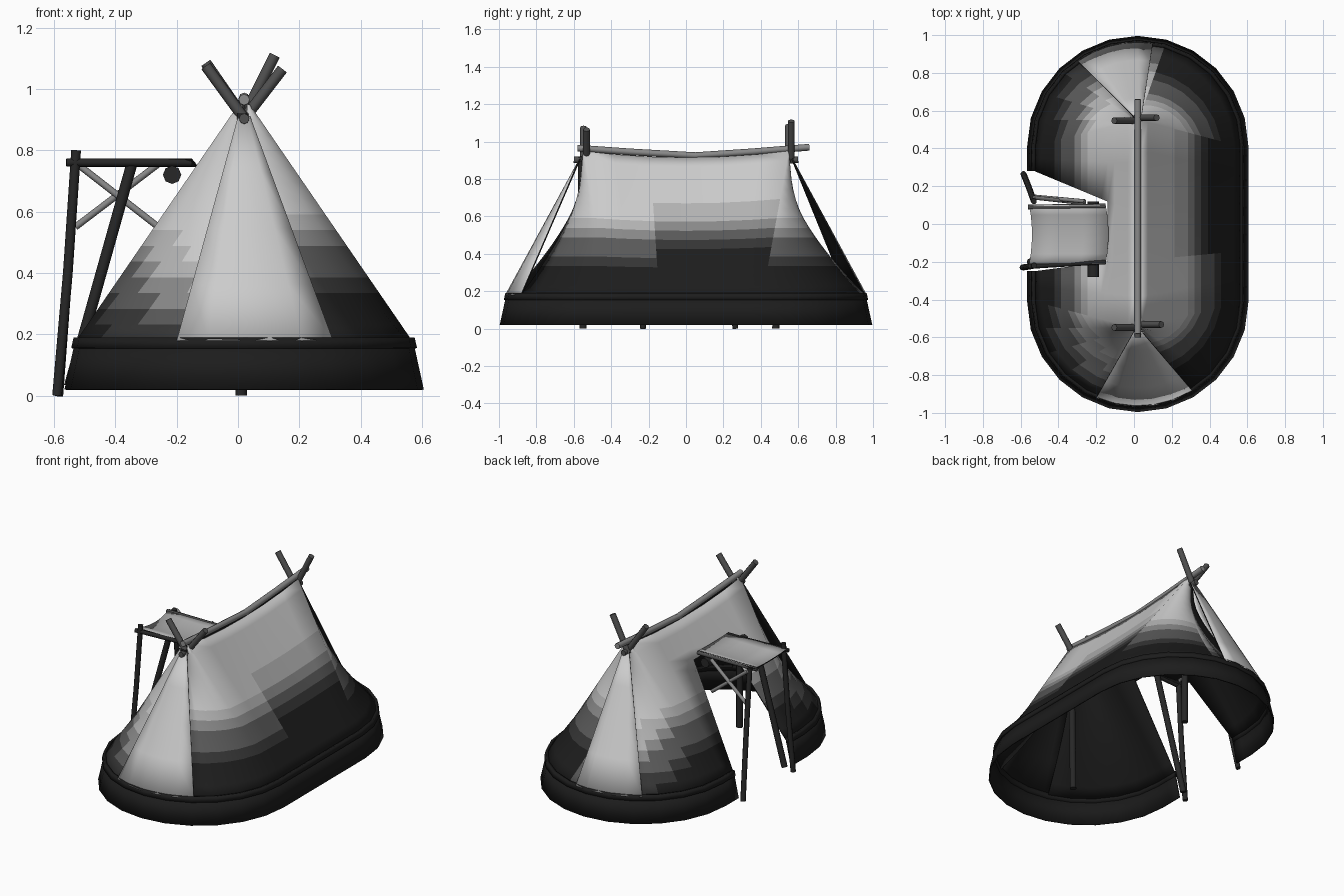
import bpy, bmesh
from math import sin, cos, pi, radians

if "Cube" in bpy.data.objects:
    bpy.data.objects.remove(bpy.data.objects["Cube"])

CX, YC = 0.02, 0.41          # tent axis and centre of the rounded ends


def grey(name, v):
    m = bpy.data.materials.new(name)
    m.diffuse_color = (v, v, v, 1)
    m.use_nodes = True
    m.node_tree.nodes["Principled BSDF"].inputs["Base Color"].default_value = m.diffuse_color
    return m


# weathered cloth shades, dark hem to pale top; wood shades
SHADES = [grey(f"cloth_shade_{i}", v) for i, v in enumerate((0.012, 0.035, 0.1, 0.25, 0.45, 0.65))]
HEM, LINING = grey("dark_hem", 0.012), grey("dark_lining", 0.01)
DARK, WOOD, PALE = grey("dark_wood", 0.02), grey("wood", 0.08), grey("pale_wood", 0.25)


def strip(name, columns, mats, skip=lambda c, r: False, shade=lambda c, r: 0,
          closed=False, thickness=0.008):
    """Join neighbouring columns of points into a cloth sheet with a lining."""
    bm = bmesh.new()
    vs = [[bm.verts.new(p) for p in col] for col in columns]
    n = len(vs)
    for c in range(n if closed else n - 1):
        a, b = vs[c], vs[(c + 1) % n]
        for r in range(len(a) - 1):
            if not skip(c, r):
                f = bm.faces.new((a[r], a[r + 1], b[r + 1], b[r]))
                f.material_index = shade(c, r)
    bmesh.ops.delete(bm, geom=[v for v in bm.verts if not v.link_faces], context='VERTS')
    me = bpy.data.meshes.new(name)
    bm.to_mesh(me)
    bm.free()
    for m in mats:
        me.materials.append(m)
    ob = bpy.data.objects.new(name, me)
    bpy.context.collection.objects.link(ob)
    bpy.ops.object.select_all(action='DESELECT')
    ob.select_set(True)
    bpy.context.view_layer.objects.active = ob
    bpy.ops.object.shade_smooth_by_angle(angle=radians(60))
    m = ob.modifiers.new("thickness", 'SOLIDIFY')
    m.thickness, m.offset = thickness, -1
    m.material_offset = m.material_offset_rim = len(mats)   # inner side takes the last slot
    return ob


def rod(name, points, radius, mat):
    cu = bpy.data.curves.new(name, 'CURVE')
    cu.dimensions = '3D'
    cu.bevel_depth, cu.bevel_resolution, cu.use_fill_caps = radius, 2, True
    sp = cu.splines.new('POLY')
    sp.points.add(len(points) - 1)
    for q, p in zip(sp.points, points):
        q.co = (*p, 1)
    cu.materials.append(mat)
    ob = bpy.data.objects.new(name, cu)
    bpy.context.collection.objects.link(ob)
    return ob


def ridge_z(y):
    return 0.915 + 0.035 * (y / 0.55) ** 2


# footprint columns: (centre y, outward angle, y at the ridge), from one door edge round to the other
cols = [(0.28, pi, 0.06), (0.35, pi, 0.32)]
cols += [(YC, pi - pi * i / 12, 0.55) for i in range(13)]
cols += [(YC * k, 0, 0.55 * k) for k in (0.7, 0.35, 0, -0.35, -0.7)]
cols += [(-YC, -pi * i / 12, -0.55) for i in range(13)]
cols += [(-0.33, pi, -0.38), (-0.25, pi, -0.18)]


def foot(c, r, z):
    return (CX + r * cos(c[1]), c[0] + r * sin(c[1]), z)


# skirt and seam band, open at the door
strip("tent_skirt", [[foot(c, 0.586, 0.02), foot(c, 0.552, 0.175)] for c in cols], [HEM, LINING])
strip("seam_band", [[foot(c, 0.564, 0.155), foot(c, 0.556, 0.19)] for c in cols],
      [HEM, LINING], thickness=0.016)

# main cloth: straight flanks, ends drawn inward
ROWS = 15
FLAPS = (("front_flap", -1, -0.2, 0.31), ("back_flap", 1, -0.3, 0.1))


def cloth_column(c):
    base, top = foot(c, 0.547, 0.18), (CX + 0.018 * cos(c[1]), c[2], ridge_z(c[2]))
    w = abs(sin(c[1]))
    pts = []
    for i in range(ROWS + 1):
        t = i / ROWS
        s_end = 1 - max(0, 1 - t / 0.8) ** 1.5
        s = t + (s_end - t) * w
        pts.append((base[0] + (top[0] - base[0]) * s,
                    base[1] + (top[1] - base[1]) * s,
                    base[2] + (top[2] - base[2]) * t))
    return pts


def opening(c, r):
    if c == len(cols) - 1:               # side door below the lintel
        return r < 11
    a, b = cols[c], cols[c + 1]          # end gaps behind the flaps
    xa, xb = (CX + 0.55 * cos(k[1]) for k in (a, b))
    return any(a[0] == b[0] == side * YC and x0 < min(xa, xb) and max(xa, xb) < x1
               for _, side, x0, x1 in FLAPS)


def weathering(c, r):
    y, ang, _ = cols[c]
    t = (r + 0.5) / ROWS
    if cos(ang) < 0.2:
        t += 0.25 * abs(sin(ang))        # paler left and end panels
    elif y > -0.1 and sin(ang) == 0:
        t -= 0.1                         # stained right flank
    return sum(t > k for k in (0.2, 0.28, 0.37, 0.46, 0.56))


strip("tent_cloth", [cloth_column(c) for c in cols], SHADES + [LINING],
      opening, weathering, closed=True)

# straight end flaps hung from the ridge ends
for name, side, x0, x1 in FLAPS:
    columns = []
    for i in range(6):
        u = i / 5 if side > 0 else 1 - i / 5
        x = x0 + (x1 - x0) * u
        y = YC + (0.557 ** 2 - (x - CX) ** 2) ** 0.5
        tx = CX - 0.02 + 0.04 * u
        columns.append([(x + (tx - x) * t, side * (y + (0.57 - y) * t), 0.18 + 0.73 * t)
                        for t in (0, 0.25, 0.5, 0.75, 1)])
    strip(name, columns, [SHADES[5], LINING])

# ridge beam, centre posts, crossed pole tips and pegs
rod("ridge_beam", [(CX, -0.58, 0.965), (CX, -0.3, 0.945), (CX, 0.05, 0.925),
                   (CX, 0.35, 0.945), (CX, 0.66, 0.97)], 0.018, PALE)
for name, y, py, tips in (("front", -0.54, -0.55, ((-0.105, 1.075), (0.145, 1.065))),
                          ("back", 0.555, 0.48, ((-0.105, 1.085), (0.12, 1.11)))):
    s = -1 if y < 0 else 1
    rod(name + "_centre_post", [(0.01, py, 0), (0.015, py + 0.01 * s, 0.92)], 0.02, DARK)
    for k, (x, z) in enumerate(tips):
        yy = y + 0.008 * (2 * k - 1)
        d = -1 if x < 0 else 1
        rod(f"{name}_cross_pole_{k}", [(CX - 0.01 * d, yy, 0.89), (x, yy, z)], 0.018, WOOD)
    rod(name + "_peg", [(CX, s * 0.48, 0.9), (CX, s * 0.6, 0.903)], 0.017, WOOD)

# awning frame
rod("awning_front_post", [(-0.59, -0.23, 0), (-0.555, -0.225, 0.4), (-0.528, -0.22, 0.8)], 0.016, DARK)
rod("awning_back_post", [(-0.585, 0.265, 0), (-0.555, 0.19, 0.4), (-0.53, 0.12, 0.77)], 0.016, DARK)
rod("door_front_pole", [(-0.55, -0.2, 0.03), (-0.345, -0.2, 0.76)], 0.018, DARK)
rod("awning_front_beam", [(-0.56, -0.225, 0.76), (-0.15, -0.2, 0.76)], 0.013, DARK)
rod("awning_back_beam", [(-0.56, 0.09, 0.76), (-0.15, 0.095, 0.76)], 0.013, WOOD)
rod("awning_inner_beam", [(-0.215, -0.28, 0.72), (-0.215, 0.12, 0.72)], 0.03, DARK)
rod("awning_brace_a", [(-0.53, 0.14, 0.76), (-0.26, 0.11, 0.55)], 0.011, PALE)
rod("awning_brace_b", [(-0.53, 0.145, 0.55), (-0.26, 0.12, 0.755)], 0.011, PALE)

# awning cloth with a slight sag
panel = []
for i in range(7):
    v = i / 6
    bow = 4 * v * (1 - v)
    panel.append([(-0.555 + 0.015 * bow + 0.405 * u, -0.21 + 0.31 * v, 0.772 - 0.018 * bow)
                  for u in (0, 0.33, 0.67, 1)])
strip("awning_cloth", panel, [SHADES[4], LINING])
